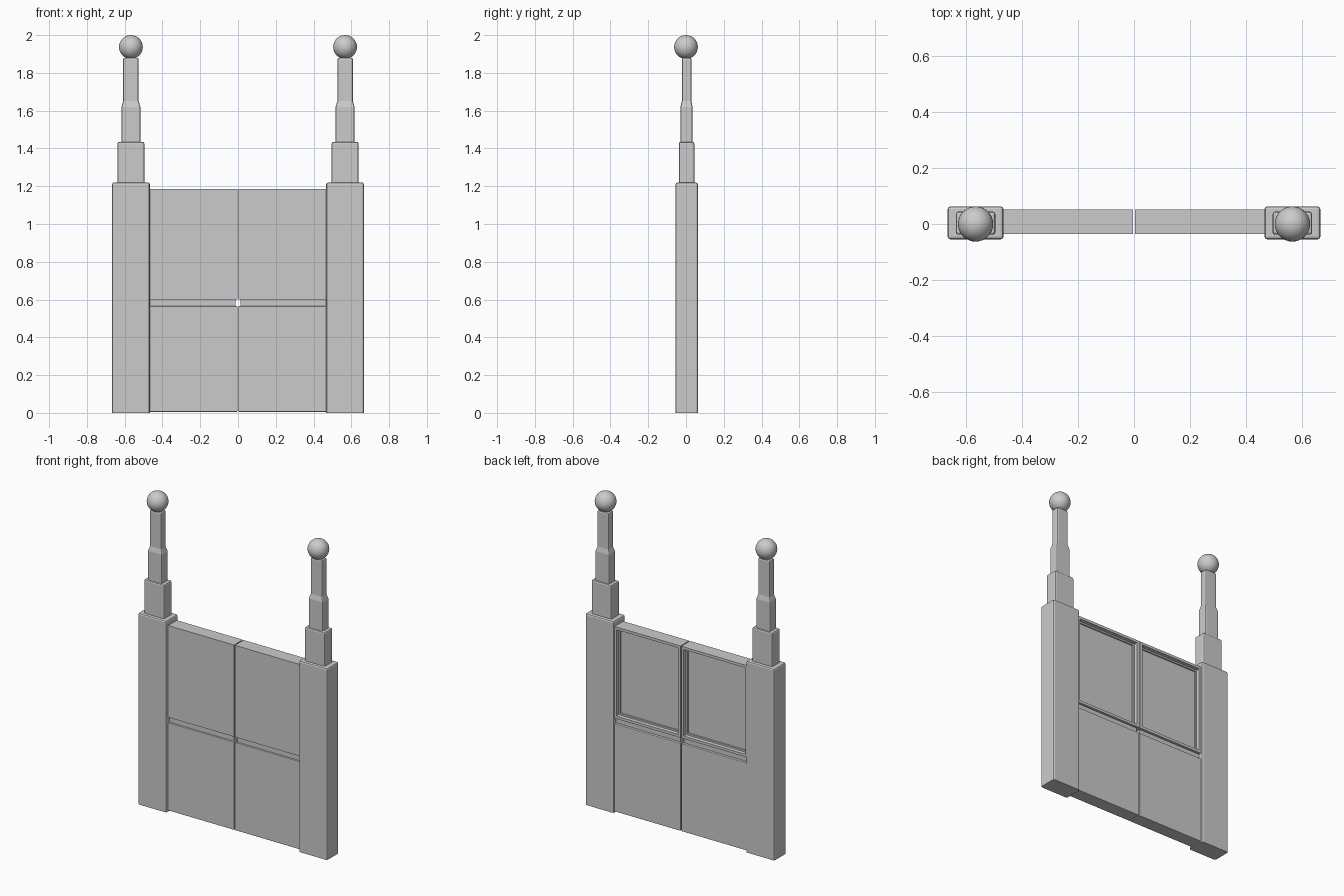
import bpy, bmesh

if "Cube" in bpy.data.objects:
    bpy.data.objects.remove(bpy.data.objects["Cube"])


def finish(name, bm, bevel=0.0, smooth=False):
    bmesh.ops.recalc_face_normals(bm, faces=bm.faces[:])
    me = bpy.data.meshes.new(name)
    bm.to_mesh(me)
    bm.free()
    ob = bpy.data.objects.new(name, me)
    bpy.context.collection.objects.link(ob)
    if smooth:
        me.shade_smooth()
    if bevel:
        mod = ob.modifiers.new("soft_edges", 'BEVEL')
        mod.width, mod.segments, mod.limit_method = bevel, 2, 'ANGLE'
    return ob


def block(bm, x0, x1, y0, y1, z0, z1):
    vs = bmesh.ops.create_cube(bm, size=1)["verts"]
    for v in vs:
        v.co = (x1 if v.co.x > 0 else x0, y1 if v.co.y > 0 else y0, z1 if v.co.z > 0 else z0)


def stack(bm, rings):
    # closed rectangular loft; ring = (half_x, y0, y1, z)
    loops = [[bm.verts.new((x, y, z)) for x, y in ((-h, y0), (h, y0), (h, y1), (-h, y1))]
             for h, y0, y1, z in rings]
    for a, b in zip(loops, loops[1:]):
        for i in range(4):
            j = (i + 1) % 4
            bm.faces.new((a[i], a[j], b[j], b[i]))
    bm.faces.new(loops[0][::-1])
    bm.faces.new(loops[-1])


for side, sx in (("left", -1), ("right", 1)):
    px = 0.567 * sx
    # main post, lower tier and tapered spire
    tiers = (
        ("post", [(0.1, -0.055, 0.063, 0), (0.1, -0.055, 0.063, 1.22)], 0.01),
        ("post_tier", [(0.071, -0.038, 0.044, 1.2), (0.071, -0.038, 0.044, 1.435)], 0.009),
        ("post_spire", [(0.05, -0.03, 0.035, 1.42), (0.05, -0.03, 0.035, 1.62),
                        (0.041, -0.022, 0.028, 1.65), (0.041, -0.022, 0.028, 1.88)], 0.008),
    )
    for name, rings, bev in tiers:
        bm = bmesh.new()
        stack(bm, rings)
        ob = finish(f"{name}_{side}", bm, bev)
        ob.location.x = px
        # keep the base of the main post crisp
        if name == "post":
            mod = ob.modifiers["soft_edges"]
            w = ob.data.attributes.new("bevel_weight_edge", 'FLOAT', 'EDGE')
            for e in ob.data.edges:
                zs = [ob.data.vertices[i].co.z for i in e.vertices]
                w.data[e.index].value = 0.0 if max(zs) < 0.1 else 1.0
            mod.limit_method = 'WEIGHT'

    # ball finial
    bm = bmesh.new()
    bmesh.ops.create_uvsphere(bm, u_segments=32, v_segments=16, radius=0.063)
    ball = finish(f"finial_ball_{side}", bm, smooth=True)
    ball.location = (px, 0, 1.937)

    xa, xb = sorted((0.003 * sx, 0.472 * sx))
    # upper panel, recessed with a stepped rim on the back
    bm = bmesh.new()
    block(bm, xa, xb, -0.036, 0.052, 0.6, 1.185)
    bm.normal_update()
    back = max(bm.faces, key=lambda f: f.normal.y)
    bmesh.ops.inset_region(bm, faces=[back], thickness=0.024)
    bmesh.ops.translate(bm, verts=back.verts[:], vec=(0, 0, 0))
    bmesh.ops.inset_region(bm, faces=[back], thickness=0.002, depth=-0.022)
    bmesh.ops.inset_region(bm, faces=[back], thickness=0.014)
    bmesh.ops.inset_region(bm, faces=[back], thickness=0.002, depth=-0.008)
    finish(f"upper_panel_{side}", bm)

    # lower panel
    bm = bmesh.new()
    block(bm, xa, xb, -0.036, 0.052, 0.006, 0.565)
    finish(f"lower_panel_{side}", bm, 0.003)

    # slim recessed rail between the panels
    bm = bmesh.new()
    x0, x1 = sorted((0.012 * sx, 0.472 * sx))
    block(bm, x0, x1, -0.024, 0.036, 0.56, 0.605)
    finish(f"middle_rail_{side}", bm)
